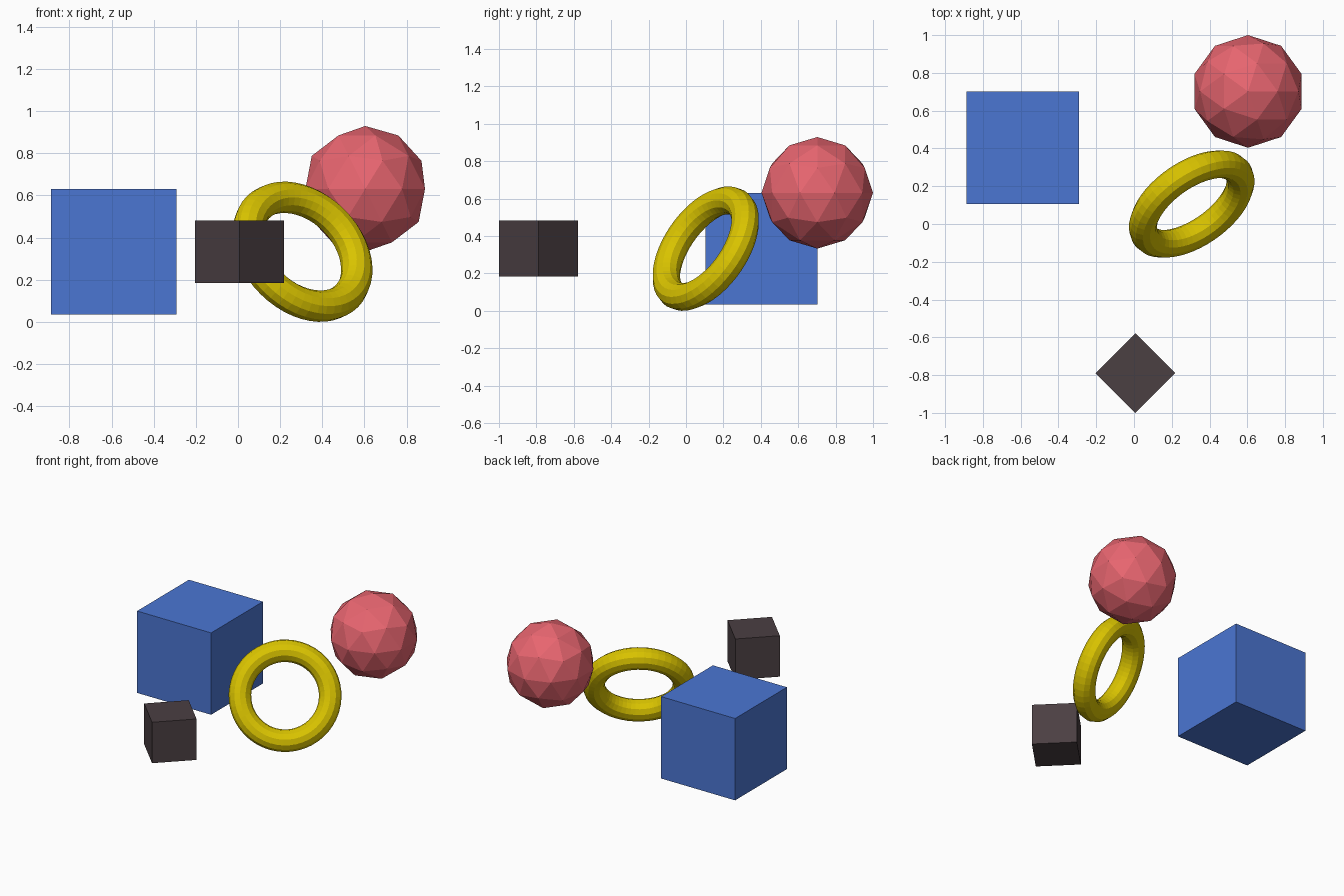
import bpy
from math import radians

if "Cube" in bpy.data.objects:
    bpy.data.objects.remove(bpy.data.objects["Cube"])

S = 0.2982                     # one layout unit
OX, OY, OZ = 0.0073, -0.7891, 0.333


def place(x, y, z):
    """Layout grid position to world position."""
    return (OX + x * S, OY + y * S, OZ + z * S)


def finish(name, color):
    ob = bpy.context.object
    ob.name = name
    mat = bpy.data.materials.new(name + "_colour")
    mat.diffuse_color = (*color, 1)
    mat.use_nodes = True
    mat.node_tree.nodes["Principled BSDF"].inputs["Base Color"].default_value = mat.diffuse_color
    ob.data.materials.append(mat)


# large blue cube
bpy.ops.mesh.primitive_cube_add(size=2 * S, location=place(-2, 4, 0))
finish("blue_cube", (0.07, 0.18, 0.65))

# small dark cube, turned on its corner in plan
bpy.ops.mesh.primitive_cube_add(size=S, location=place(0, 0, 0),
                                rotation=(0, 0, radians(45)))
finish("dark_cube", (0.07, 0.05, 0.055))

# faceted red ball
bpy.ops.mesh.primitive_ico_sphere_add(subdivisions=2, radius=S, location=place(2, 5, 1))
finish("red_ball", (0.8, 0.13, 0.16))

# tilted yellow ring
bpy.ops.mesh.primitive_torus_add(major_segments=48, minor_segments=12,
                                 major_radius=S, minor_radius=S / 4,
                                 location=place(1, 3, 0),
                                 rotation=(radians(45), radians(45), 0))
finish("yellow_ring", (0.7, 0.55, 0.0))
